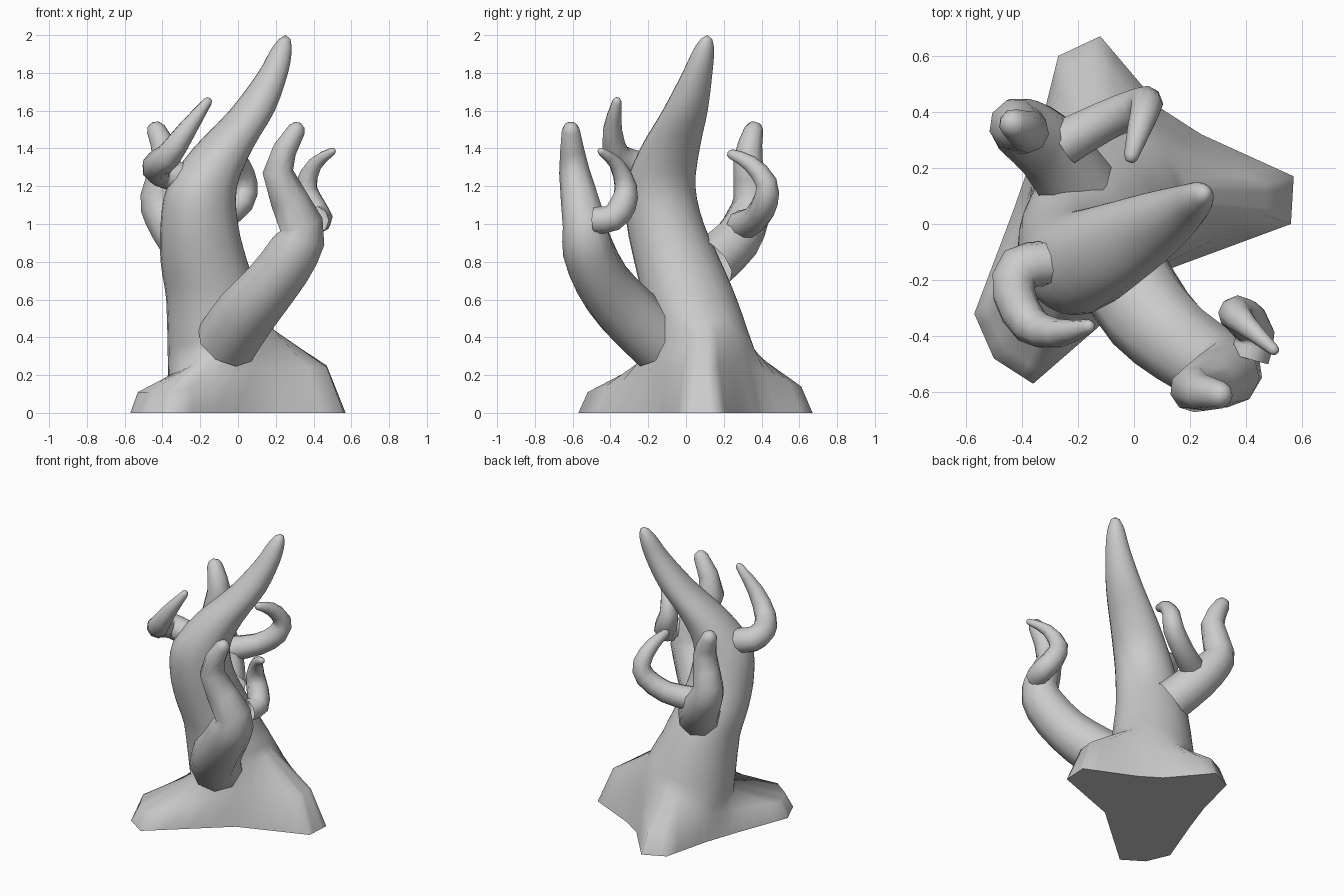
import bpy, bmesh, math
from mathutils import Vector

if "Cube" in bpy.data.objects:
    bpy.data.objects.remove(bpy.data.objects["Cube"])


def smooth_path(points, steps):
    """Catmull-Rom through tuples (x, y, z, radius)."""
    p = [Vector(q) for q in points]
    p = [2 * p[0] - p[1]] + p + [2 * p[-1] - p[-2]]
    out = []
    for i in range(1, len(p) - 2):
        a, b, c, d = p[i - 1:i + 3]
        for k in range(steps):
            t = k / steps
            out.append(0.5 * (2 * b + (c - a) * t + (2 * a - 5 * b + 4 * c - d) * t * t
                              + (3 * b - a - 3 * c + d) * t ** 3))
    return out + [p[-2]]


def loft(name, rings, tip, floor=None):
    """Skin a list of rings, closing the far end on a tip and optionally the floor."""
    bm = bmesh.new()
    rows = [[bm.verts.new(v) for v in ring] for ring in rings]
    n = len(rows[0])
    for lo, hi in zip(rows, rows[1:]):
        for i in range(n):
            j = (i + 1) % n
            bm.faces.new((lo[i], lo[j], hi[j], hi[i]))
    apex = bm.verts.new(tip)
    for i in range(n):
        bm.faces.new((rows[-1][i], rows[-1][(i + 1) % n], apex))
    for f in bm.faces:
        f.smooth = True
    if floor:
        base = [bm.verts.new(v) for v in rings[0]]
        mid = bm.verts.new(floor)
        for i in range(n):
            bm.faces.new((base[(i + 1) % n], base[i], mid))
    mesh = bpy.data.meshes.new(name)
    bm.to_mesh(mesh)
    bm.free()
    ob = bpy.data.objects.new(name, mesh)
    bpy.context.collection.objects.link(ob)
    return ob


def limb(name, points, sides=9, steps=2):
    """Tapering bent tube, open where it enters its parent, rounded at the tip."""
    path = smooth_path(points, steps)
    pos = [q.to_3d() for q in path]
    rad = [q[3] * 1.03 for q in path]
    end = (pos[-1] - pos[-2]).normalized()
    pos.append(pos[-1] + end * rad[-1] * 0.6)
    rad.append(rad[-1] * 0.65)
    rings, side = [], Vector((1, 0.2, 0))
    for i, c in enumerate(pos):
        t = (pos[min(i + 1, len(pos) - 1)] - pos[max(i - 1, 0)]).normalized()
        side = (side - t * side.dot(t)).normalized()
        up = t.cross(side)
        rings.append([c + rad[i] * (side * math.cos(a) + up * math.sin(a))
                      for a in (2 * math.pi * k / sides for k in range(sides))])
    return loft(name, rings, pos[-1] + end * rad[-1] * 0.4)


# Root flare: ground outline and shoulder points of the three roots
outline = [(.56, 0), (.57, .17), (.24, .32), (.10, .41), (-.12, .67), (-.27, .60),
           (-.35, .28), (-.43, .05), (-.57, -.32), (-.50, -.48), (-.36, -.57), (.10, -.17)]
shoulder = [(.47, .03, .24), (.47, .14, .25), (.21, .27, .26), (.08, .36, .23),
            (-.13, .61, .14), (-.25, .55, .14), (-.33, .26, .17), (-.40, .03, .15),
            (-.53, -.30, .11), (-.46, -.44, .11), (-.35, -.52, .11), (.09, -.15, .23)]


def refine(points, n=4):
    pts = [Vector(p).to_3d() if len(p) == 3 else Vector((*p, 0)) for p in points]
    return [pts[i].lerp(pts[(i + 1) % len(pts)], k / n)
            for i in range(len(pts)) for k in range(n)]


ground, hips = refine(outline), refine(shoulder)
angles = [math.atan2(p.y - .05, p.x + .09) for p in ground]

# Trunk: horizontal sections (x, y, z, radius)
sections = [(-.09, .085, .32, .28), (-.13, .02, .60, .25), (-.18, -.045, .80, .23),
            (-.205, -.11, 1.0, .205), (-.19, -.135, 1.2, .185), (-.08, -.085, 1.4, .158),
            (.075, -.005, 1.6, .12), (.185, .06, 1.8, .08), (.228, .093, 1.92, .056),
            (.247, .108, 1.98, .03)]
rings = [ground, hips]
for k, s in enumerate(smooth_path(sections, 3)):
    lift = max(0, .12 - .04 * k)      # the seam with the roots is tilted
    rings.append([Vector((s.x + s[3] * math.cos(a), s.y + s[3] * math.sin(a),
                          s.z + lift * math.cos(a))) for a in angles])
loft("trunk", rings, (.252, .112, 2.0), floor=(-.09, .05, 0))

# Front right branch and its curled twig
limb("front_branch", [(-.06, -.15, .38, .165), (.05, -.32, .54, .16), (.18, -.44, .69, .145),
                      (.30, -.515, .86, .135), (.335, -.535, 1.0, .115), (.21, -.59, 1.28, .08),
                      (.31, -.61, 1.50, .047)])
limb("front_twig", [(.41, -.48, 1.02, .07), (.43, -.39, 1.03, .07), (.39, -.335, 1.10, .07),
                    (.36, -.32, 1.20, .058), (.41, -.37, 1.32, .038), (.50, -.45, 1.385, .02)])

# Back left branch and its curled twig
limb("back_branch", [(-.20, .14, .80, .135), (-.30, .27, .92, .125), (-.39, .335, 1.05, .11),
                     (-.42, .35, 1.15, .095), (-.38, .33, 1.35, .075), (-.435, .36, 1.50, .05)])
limb("back_twig", [(-.25, .29, .99, .08), (-.10, .37, 1.03, .07), (.02, .42, 1.12, .066),
                   (.045, .425, 1.22, .056), (.02, .34, 1.32, .043), (-.01, .24, 1.37, .026)])

# Twig on the left of the trunk
limb("side_twig", [(-.31, -.14, 1.25, .08), (-.41, -.16, 1.28, .08), (-.43, -.25, 1.31, .075),
                   (-.37, -.36, 1.36, .068), (-.27, -.39, 1.50, .05), (-.16, -.365, 1.65, .024)])
